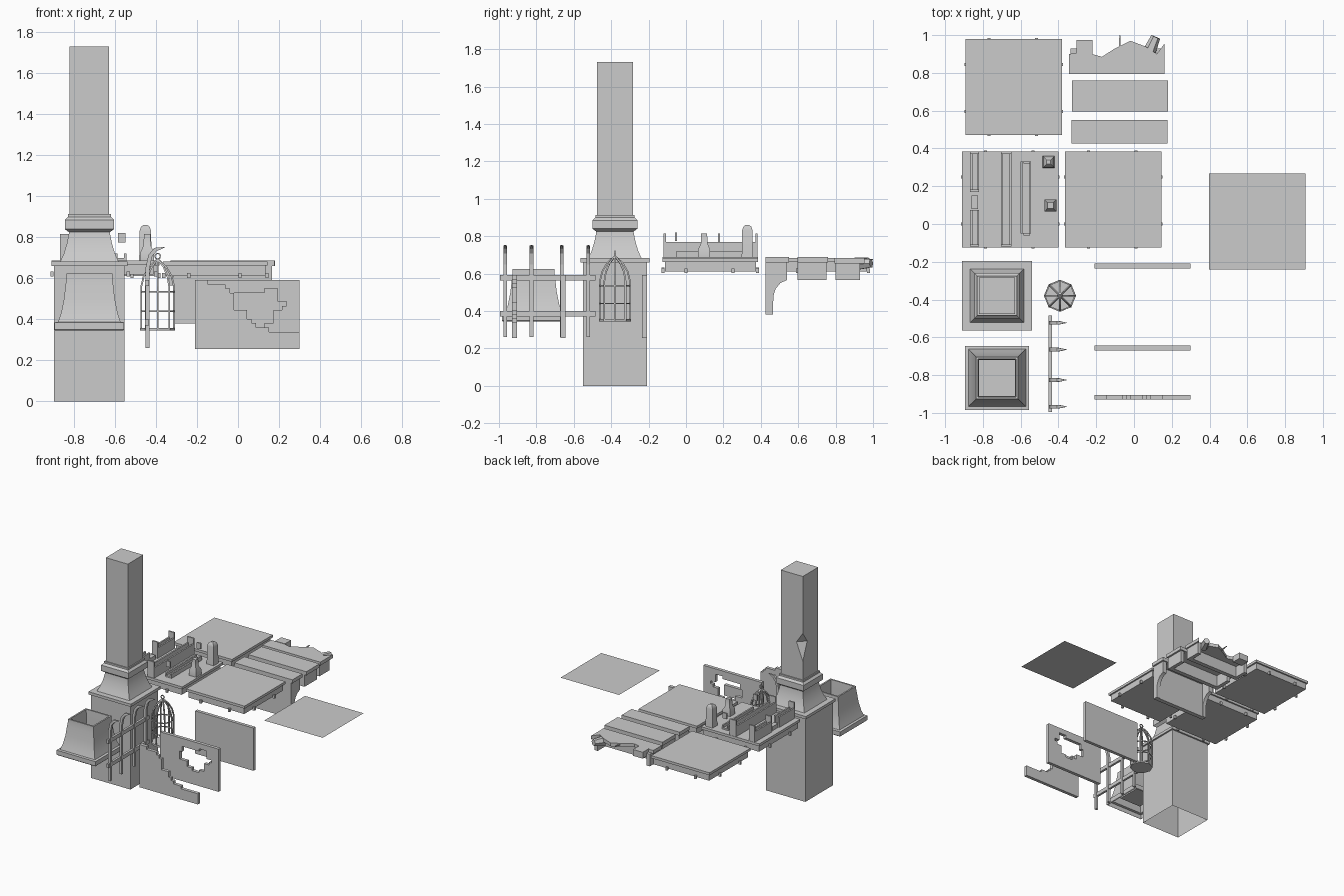
import bpy, bmesh, math
from mathutils import Vector

if "Cube" in bpy.data.objects:
    bpy.data.objects.remove(bpy.data.objects["Cube"])


def finish(name, bm, smooth=False):
    bmesh.ops.remove_doubles(bm, verts=bm.verts, dist=1e-5)
    bmesh.ops.recalc_face_normals(bm, faces=bm.faces)
    me = bpy.data.meshes.new(name)
    bm.to_mesh(me)
    bm.free()
    ob = bpy.data.objects.new(name, me)
    bpy.context.collection.objects.link(ob)
    if smooth:
        bpy.ops.object.select_all(action='DESELECT')
        ob.select_set(True)
        bpy.context.view_layer.objects.active = ob
        bpy.ops.object.shade_smooth_by_angle(angle=math.radians(35))
    return ob


def add_loft(bm, rings, bottom=True, top=True):
    vs = [[bm.verts.new(p) for p in r] for r in rings]
    n = len(vs[0])
    for a, b in zip(vs, vs[1:]):
        for i in range(n):
            bm.faces.new((a[i], a[(i + 1) % n], b[(i + 1) % n], b[i]))
    if bottom:
        bm.faces.new(vs[0][::-1])
    if top:
        bm.faces.new(vs[-1])


def square(cx, cy, h, z, c=1e-6):
    # square ring; c trims the back-left corner
    return [(cx - h, cy - h, z), (cx + h, cy - h, z), (cx + h, cy + h, z),
            (cx - h + c, cy + h, z), (cx - h, cy + h - c, z)]


def add_box(bm, x0, x1, y0, y1, z0, z1):
    add_loft(bm, [[(x0, y0, z), (x1, y0, z), (x1, y1, z), (x0, y1, z)] for z in (z0, z1)])


def boxes(name, *lst):
    bm = bmesh.new()
    for b in lst:
        add_box(bm, *b)
    return finish(name, bm)


def add_rod(bm, pts, radii, sides=4):
    rings = []
    for i, p in enumerate(pts):
        a, b = Vector(pts[max(i - 1, 0)]), Vector(pts[min(i + 1, len(pts) - 1)])
        t = (b - a).normalized()
        u = t.cross((0, 1, 0) if abs(t.y) < .9 else (1, 0, 0)).normalized()
        v = t.cross(u)
        rings.append([Vector(p) + radii[i] * (u * math.cos(k) + v * math.sin(k))
                      for k in [math.tau * (j + .5) / sides for j in range(sides)]])
    add_loft(bm, rings)


# Column: hollow lower block, moulded pedestal, chipped shaft
CX, CY = -.725, -.38
bm = bmesh.new()
add_loft(bm, [square(CX, CY, h, z) for h, z in [(.172, 0), (.172, .66)]], False, False)
finish("column_block", bm)
bm = bmesh.new()
add_loft(bm, [square(CX, CY, h, z) for h, z in
              [(.172, .66), (.185, .66), (.185, .682), (.142, .682), (.125, .72), (.11, .77), (.1, .82),
               (.1, .825), (.12, .84), (.12, .885), (.105, .9), (.105, .913), (.096, .913)]])
finish("column_pedestal", bm, True)
bm = bmesh.new()
add_loft(bm, [square(CX, CY, .096, z, c) for z, c in
              [(.91, 1e-6), (1.06, 1e-6), (1.2, .055), (1.28, 1e-6), (1.73, 1e-6)]])
finish("column_shaft", bm)

# Flared square capital with a hollow inside
bm = bmesh.new()
add_loft(bm, [square(CX, -.815, h, z) for h, z in
              [(.165, .345), (.17, .35), (.17, .385), (.152, .388), (.138, .43), (.124, .5), (.116, .57),
               (.112, .6), (.112, .624), (.1, .624), (.095, .5), (.095, .4)]], False, True)
finish("flared_capital", bm, True)

# Bird cage: floor, bars bent into a dome, hoops, top ring
bm = bmesh.new()
GX, GY, R = -.392, -.38, .08


def hoop(c, r, t, z, n=8, vertical=False):
    for i in range(n):
        ends = []
        for k in (i, i + 1):
            a = math.tau * k / n
            ends.append((c[0] + r * math.cos(a), c[1], z + r * math.sin(a)) if vertical
                        else (c[0] + r * math.cos(a), c[1] + r * math.sin(a), z))
        add_rod(bm, ends, [t, t])


for i in range(8):
    a = math.tau * i / 8
    prof = [(R, .35), (R, .56), (.068, .61), (.042, .655), (.005, .69)]
    add_rod(bm, [(GX + r * math.cos(a), GY + r * math.sin(a), z) for r, z in prof], [.006] * 5)
for z in (.44, .535):
    hoop((GX, GY), R, .005, z)
add_loft(bm, [[(GX + .085 * math.cos(math.tau * k / 8), GY + .085 * math.sin(math.tau * k / 8), z)
               for k in range(8)] for z in (.345, .358)])
hoop((GX, GY), .014, .004, .708, 8, True)
finish("bird_cage", bm)

# Fence with spikes curling towards +x
bm = bmesh.new()
for y in (-.967, -.826, -.665, -.523):
    add_rod(bm, [(-.441, y, .26), (-.441, y, .65), (-.428, y, .71), (-.403, y, .74), (-.355, y, .753)],
            [.014, .014, .014, .014, .001])
for z in (.37, .562):
    add_box(bm, -.453, -.435, -.995, -.485, z, z + .03)
finish("spiked_fence", bm)


# Wall panels: thick grids with missing cells
def wall(name, y, keep):
    NX, NZ = 24, 16
    bm = bmesh.new()
    for i in range(NX):
        for j in range(NZ):
            if keep(i, j):
                bm.faces.new([bm.verts.new((-.21 + .51 * (i + a) / NX, y, .255 + .337 * (j + b) / NZ))
                              for a, b in ((0, 0), (1, 0), (1, 1), (0, 1))])
    ob = finish(name, bm)
    m = ob.modifiers.new("thickness", 'SOLIDIFY')
    m.thickness, m.offset = .026, 0


hole = {8: (8, 11), 9: (8, 13), 10: (8, 13), 11: (6, 13), 12: (6, 13), 13: (5, 13), 14: (5, 13),
        15: (5, 13), 16: (6, 14), 17: (6, 14), 18: (9, 14), 19: (9, 11), 20: (10, 11)}
edge = [16, 16, 16, 15, 15, 15, 15, 14, 13, 9, 9, 9, 7, 6, 5, 5, 5, 4, 4, 4, 4, 4, 4, 4]
wall("wall_panel_whole", -.222, lambda i, j: True)
wall("wall_panel_holed", -.657, lambda i, j: not (i in hole and hole[i][0] <= j < hole[i][1]))
wall("wall_panel_broken", -.917, lambda i, j: j < edge[i])


# Floor tiles: slab, lip and small pegs on each side
def tile(name, cx, cy, top=.682, h=.255):
    bm = bmesh.new()
    add_box(bm, cx - h, cx + h, cy - h, cy + h, top - .02, top)
    g = h - .012
    add_box(bm, cx - g, cx + g, cy - g, cy + g, top - .07, top - .02)
    for o in (-.13, .12):
        for s in (-1, 1):
            for x, y in ((cx + o, cy + s * (h - .003)), (cx + s * (h - .003), cy + o)):
                add_box(bm, x - .008, x + .008, y - .008, y + .008, top - .08, top - .055)
    finish(name, bm)


tile("floor_tile_back", -.637, .725)
tile("floor_tile_centre", -.11, .13)
tile("floor_tile_rails", -.655, .13, .688)


# Rail channels with raised ends on the third tile
def rail(x0, x1, y0, y1):
    t, z = .012, .685
    return [(x0, x0 + t, y0, y1, z, .77), (x1 - t, x1, y0, y1, z, .77), (x0, x1, y0, y1, z, .70),
            (x0, x1, y0, y0 + t, z, .815), (x0, x1, y1 - t, y1, z, .815)]


boxes("rail_broken", *rail(-.868, -.82, .17, .383), *rail(-.868, -.82, -.12, .075)[:4],
      (-.86, -.825, .08, .15, .685, .72))
boxes("rail_long", *rail(-.705, -.648, -.12, .383))
boxes("rail_short", (-.6, -.588, -.05, .33, .685, .72), (-.557, -.545, -.05, .33, .685, .72),
      (-.6, -.545, -.05, .33, .685, .70),
      *[(-.585, -.55, y, y + .012, .775, .82) for y in (-.06, .32)])
bm = bmesh.new()
add_loft(bm, [square(-.452, .328, h, z) for h, z in
              [(.032, .685), (.03, .70), (.028, .83), (.022, .85), (.01, .86)]])
add_loft(bm, [square(-.443, .097, h, z) for h, z in
              [(.032, .685), (.032, .73), (.018, .76), (.016, .815)]])
finish("rail_posts", bm, True)


# Cornices: lid, front wall and a shaped bracket at each end
def cornice(name, x0, x1, prof):
    bm = bmesh.new()
    for a, b in ((x0, x0 + .03), (x1 - .03, x1)):
        add_loft(bm, [[(x, y, z) for y, z in prof] for x in (a, b)])
    y0, z0 = prof[1]
    add_box(bm, x0 + .03, x1 - .03, y0, y0 + .035, z0, .66)
    return finish(name, bm, True)


cornice("cornice_bracket", -.318, .165,
        [(.425, .66), (.425, .38), (.465, .38), (.467, .48), (.48, .52), (.505, .55), (.54, .565), (.54, .66)])
cornice("cornice_block", -.318, .165, [(.595, .66), (.595, .565), (.75, .565), (.75, .66)])
cornice("cornice_broken_block", -.335, .15, [(.80, .66), (.80, .565), (.93, .565), (.93, .66)])
boxes("cornice_lids", (-.33, .177, .425, .55, .66, .688), (-.327, .18, .595, .76, .66, .688))

# Broken cornice lid with a jagged back edge and rubble
bm = bmesh.new()
plan = [(-.345, .795), (.162, .795), (.162, .955), (.12, .90), (.06, .94), (-.02, .97), (-.1, .93),
        (-.17, .885), (-.26, .91), (-.345, .90)]
add_loft(bm, [[(x, y, z) for x, y in plan] for z in (.655, .682)])
add_box(bm, -.305, -.22, .9, .975, .635, .685)
add_rod(bm, [(.08, .91, .65), (.115, .99, .655)], [.035, .025], 6)
add_rod(bm, [(-.075, .93, .67), (-.075, 1.0, .675)], [.008, .003])
finish("cornice_broken_lid", bm)

# Single flat floor sheet
bm = bmesh.new()
bm.faces.new([bm.verts.new((x, y, .68)) for x, y in
              ((.397, -.24), (.908, -.24), (.908, .268), (.397, .268))])
finish("floor_sheet", bm)
